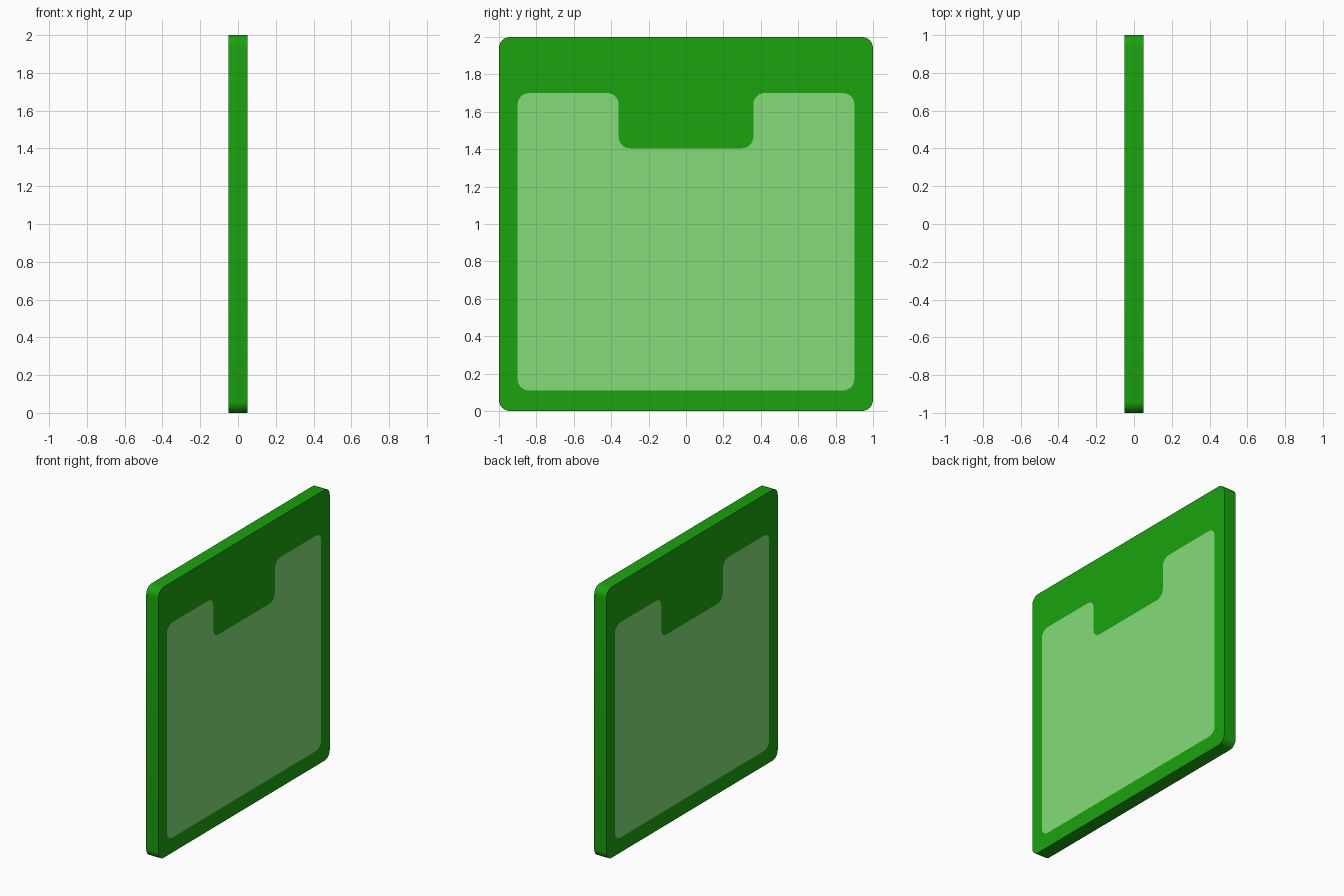
import bpy, bmesh
from math import sin, cos, pi, radians
from mathutils import Vector

if "Cube" in bpy.data.objects:
    bpy.data.objects.remove(bpy.data.objects["Cube"])

HALF = 0.05
RADIUS = 0.06
STEPS = 6


def material(name, color):
    mat = bpy.data.materials.new(name)
    mat.diffuse_color = color
    mat.use_nodes = True
    mat.node_tree.nodes["Principled BSDF"].inputs["Base Color"].default_value = mat.diffuse_color
    return mat


def rounded(corners):
    """Round every right-angled corner of a (y, z) outline."""
    pts = [Vector(c) for c in corners]
    out = []
    for i, p in enumerate(pts):
        a = (pts[i - 1] - p).normalized()
        b = (pts[(i + 1) % len(pts)] - p).normalized()
        centre = p + RADIUS * (a + b)
        for k in range(STEPS + 1):
            t = k / STEPS * pi / 2
            out.append(centre - RADIUS * (b * cos(t) + a * sin(t)))
    return out


def loop_verts(bm, outline, x):
    return [bm.verts.new((x, p.x, p.y)) for p in outline]


def loop_edges(bm, verts):
    return [bm.edges.new((v, verts[i - 1])) for i, v in enumerate(verts)]


def face_outward(faces, side):
    for f in faces:
        f.normal_update()
        if f.normal.x * side < 0:
            f.normal_flip()


def finish(bm, name, mat):
    mesh = bpy.data.meshes.new(name)
    bm.to_mesh(mesh)
    bm.free()
    mesh.materials.append(mat)
    obj = bpy.data.objects.new(name, mesh)
    bpy.context.collection.objects.link(obj)
    return obj


green = material("green", (0.01, 0.37, 0.004, 1))
pale = material("pale_green", (0.23, 0.72, 0.19, 1))

slab = rounded([(-1, 0), (1, 0), (1, 2), (-1, 2)])
inlay = rounded([(-0.9, 0.11), (0.9, 0.11), (0.9, 1.7), (0.36, 1.7),
                 (0.36, 1.405), (-0.36, 1.405), (-0.36, 1.7), (-0.9, 1.7)])

# Slab: rim wall plus a border face on each side, open where the inlay sits
bm = bmesh.new()
rims = []
for side in (-1, 1):
    rim = loop_verts(bm, slab, side * HALF)
    hole = loop_verts(bm, inlay, side * HALF)
    edges = loop_edges(bm, rim) + loop_edges(bm, hole)
    filled = bmesh.ops.triangle_fill(bm, edges=edges, use_beauty=True,
                                     normal=(side, 0, 0))
    face_outward([g for g in filled["geom"] if isinstance(g, bmesh.types.BMFace)], side)
    rims.append(rim)
left, right = rims
for i in range(len(left)):
    bm.faces.new((left[i - 1], left[i], right[i], right[i - 1]))
body = finish(bm, "slab", green)
bpy.context.view_layer.objects.active = body
body.select_set(True)
bpy.ops.object.shade_smooth_by_angle(angle=radians(30))

# Pale notched inlay, flush with the slab on both sides
for side, name in ((-1, "left_inlay"), (1, "right_inlay")):
    bm = bmesh.new()
    face = bm.faces.new(loop_verts(bm, inlay, side * HALF))
    face_outward([face], side)
    finish(bm, name, pale)
